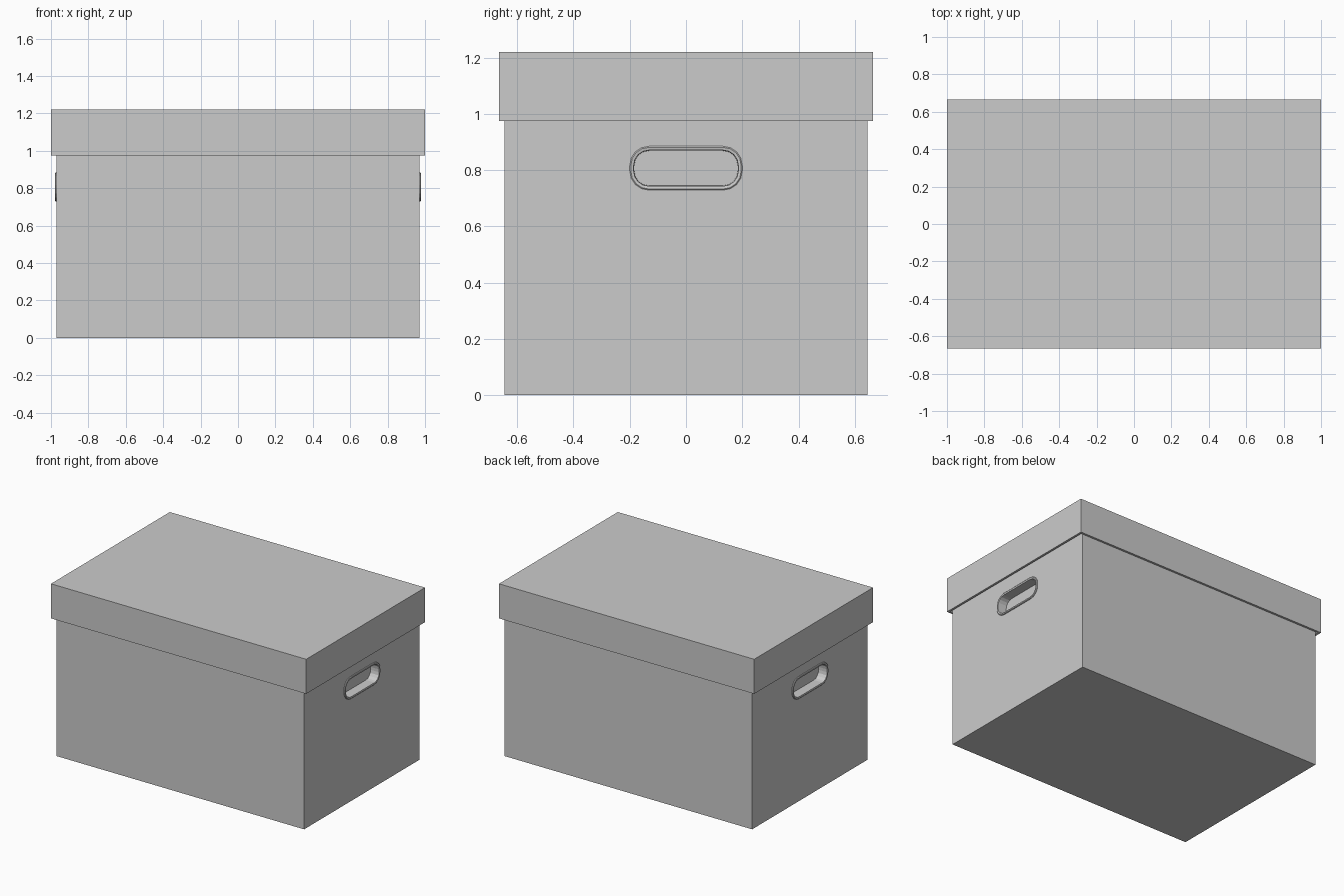
import bpy, bmesh
from math import cos, sin, pi
from mathutils import Vector

if "Cube" in bpy.data.objects:
    bpy.data.objects.remove(bpy.data.objects["Cube"])


def add_mesh(name, bm):
    bmesh.ops.recalc_face_normals(bm, faces=bm.faces)
    me = bpy.data.meshes.new(name)
    bm.to_mesh(me)
    bm.free()
    ob = bpy.data.objects.new(name, me)
    bpy.context.collection.objects.link(ob)
    return ob


def open_box(name, hx, hy, z0, z1, open_dir, wall):
    """Cardboard tray: box with one open end (+1 top, -1 bottom)."""
    bm = bmesh.new()
    bmesh.ops.create_cube(bm, size=1)
    for v in bm.verts:
        v.co = Vector((v.co.x * 2 * hx, v.co.y * 2 * hy, z0 if v.co.z < 0 else z1))
    bm.normal_update()
    face = [f for f in bm.faces if f.normal.z * open_dir > 0.9]
    bmesh.ops.delete(bm, geom=face, context='FACES')
    # push normals outward before thickening
    c = Vector((0, 0, (z0 + z1) / 2))
    for f in bm.faces:
        if f.normal.dot(f.calc_center_median() - c) < 0:
            f.normal_flip()
    ob = add_mesh(name, bm)
    mod = ob.modifiers.new("thickness", 'SOLIDIFY')
    mod.thickness, mod.offset = wall, -1
    mod.use_even_offset = True
    return ob


def slot(inset, hy=0.2, hz=0.078, r=0.068, n=4):
    """Rounded slot outline as (y, z) points."""
    pts = []
    for i, (sy, sz) in enumerate([(1, 1), (-1, 1), (-1, -1), (1, -1)]):
        for k in range(n + 1):
            a = (i + k / n) * pi / 2
            pts.append((sy * (hy - r) + (r - inset) * cos(a),
                        sz * (hz - r) + (r - inset) * sin(a)))
    return pts


def loft(name, sections, side, cap_first, zc=0.807):
    """Join slot outlines given as (x, inset); the last one is capped."""
    bm = bmesh.new()
    rings = [[bm.verts.new((side * x, y, zc + z)) for y, z in slot(ins)]
             for x, ins in sections]
    for a, b in zip(rings, rings[1:]):
        for i in range(len(a)):
            j = (i + 1) % len(a)
            bm.faces.new((a[i], a[j], b[j], b[i]))
    bm.faces.new(rings[-1])
    if cap_first:
        bm.faces.new(rings[0])
    return add_mesh(name, bm)


# Box body and lid
body = open_box("box_body", 0.97, 0.645, 0, 1.2, 1, 0.015)
lid = open_box("lid", 1.0, 0.665, 0.975, 1.22, -1, 0.015)

# Recessed grips on both ends
for side, label in ((1, "right"), (-1, "left")):
    cutter = loft("grip_cutter_" + label, [(0.9, 0.008), (1.05, 0.008)], side, True)
    cutter.hide_render = True
    cutter.hide_viewport = True
    mod = body.modifiers.new("slot_" + label, 'BOOLEAN')
    mod.operation, mod.object, mod.solver = 'DIFFERENCE', cutter, 'EXACT'
    loft("grip_" + label,
         [(0.905, 0.006), (0.969, 0.006), (0.969, 0), (0.975, 0), (0.978, 0.004),
          (0.976, 0.014), (0.91, 0.016)], side, True)
